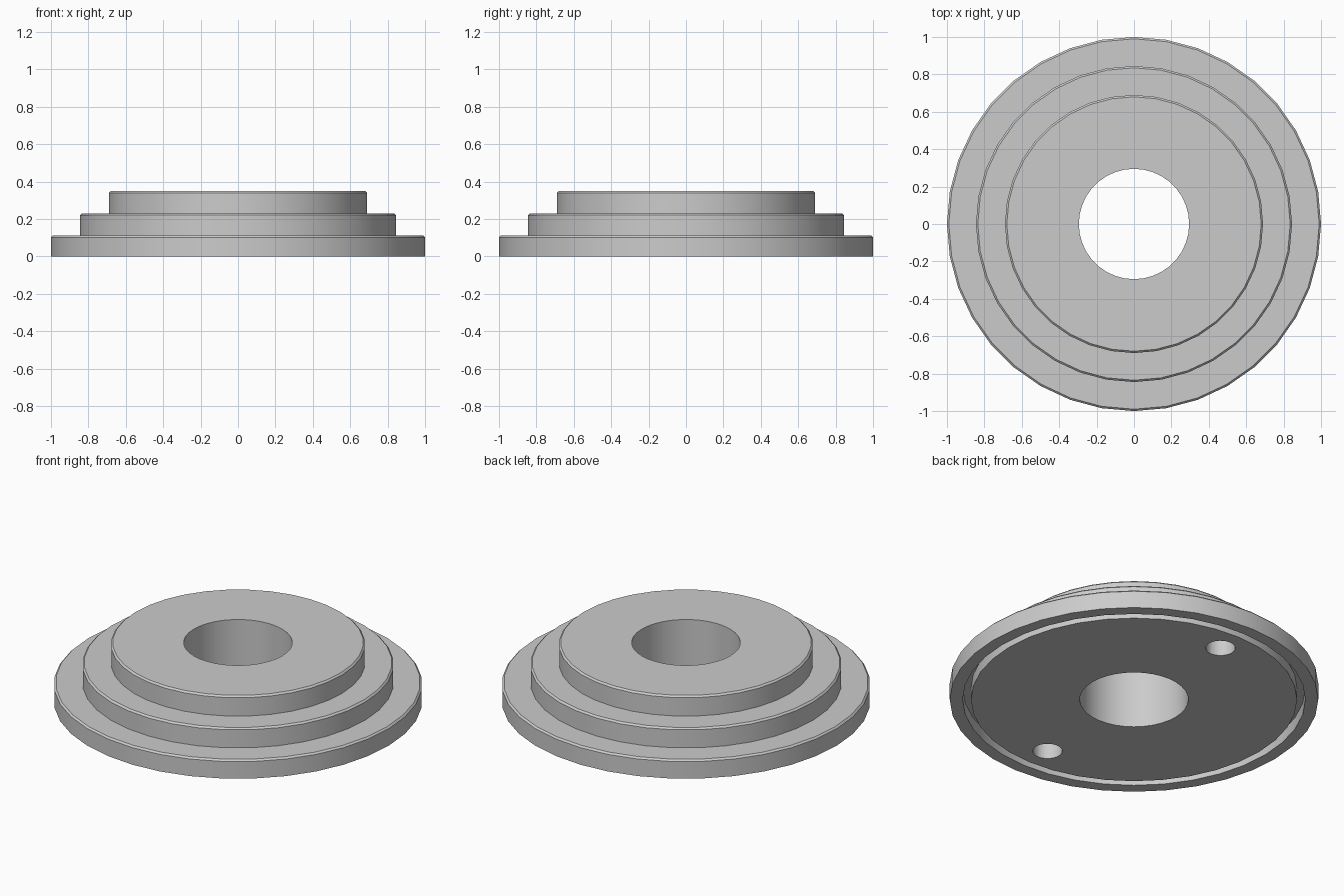
import bpy, bmesh
from math import tau
from mathutils import Vector

if "Cube" in bpy.data.objects:
    bpy.data.objects.remove(bpy.data.objects["Cube"])

SEGS = 36
C = 0.01  # edge chamfer

# Closed half-section (radius, height): bore, three tiers, groove underneath
profile = [(0.295, 0), (0.295, 0.35)]
for r, top, bottom in [(0.69, 0.35, 0.23), (0.845, 0.23, 0.112), (1.0, 0.112, 0)]:
    profile += [(r - C, top), (r, top - C), (r, bottom)]
profile += [(0.93, 0), (0.93, 0.07), (0.885, 0.07), (0.885, 0)]


def finish(bm, name):
    bmesh.ops.recalc_face_normals(bm, faces=bm.faces[:])
    mesh = bpy.data.meshes.new(name)
    bm.to_mesh(mesh)
    bm.free()
    obj = bpy.data.objects.new(name, mesh)
    bpy.context.collection.objects.link(obj)
    return obj


# Stepped flange, turned around z
bm = bmesh.new()
verts = [bm.verts.new((r, 0, z)) for r, z in profile]
edges = [bm.edges.new((verts[i - 1], verts[i])) for i in range(len(verts))]
bmesh.ops.spin(bm, geom=verts + edges, cent=(0, 0, 0), axis=(0, 0, 1),
               angle=tau, steps=SEGS, use_merge=True)
bmesh.ops.remove_doubles(bm, verts=bm.verts[:], dist=1e-4)
flange = finish(bm, "stepped_flange")

# Two blind pin holes in the underside
bm = bmesh.new()
for side in (-1, 1):
    ret = bmesh.ops.create_cone(bm, cap_ends=True, segments=32, radius1=0.08,
                                radius2=0.08, depth=0.32)
    bmesh.ops.translate(bm, verts=ret["verts"], vec=Vector((0, side * 0.73, 0)))
cutter = finish(bm, "pin_hole_cutter")
cutter.hide_render = True

mod = flange.modifiers.new("pin_holes", "BOOLEAN")
mod.operation = "DIFFERENCE"
mod.solver = "EXACT"
mod.object = cutter

# Apply the cut and smooth the round walls
bpy.context.view_layer.objects.active = flange
flange.select_set(True)
bpy.ops.object.modifier_apply(modifier=mod.name)
bpy.data.objects.remove(cutter)
bpy.ops.object.shade_smooth_by_angle()
